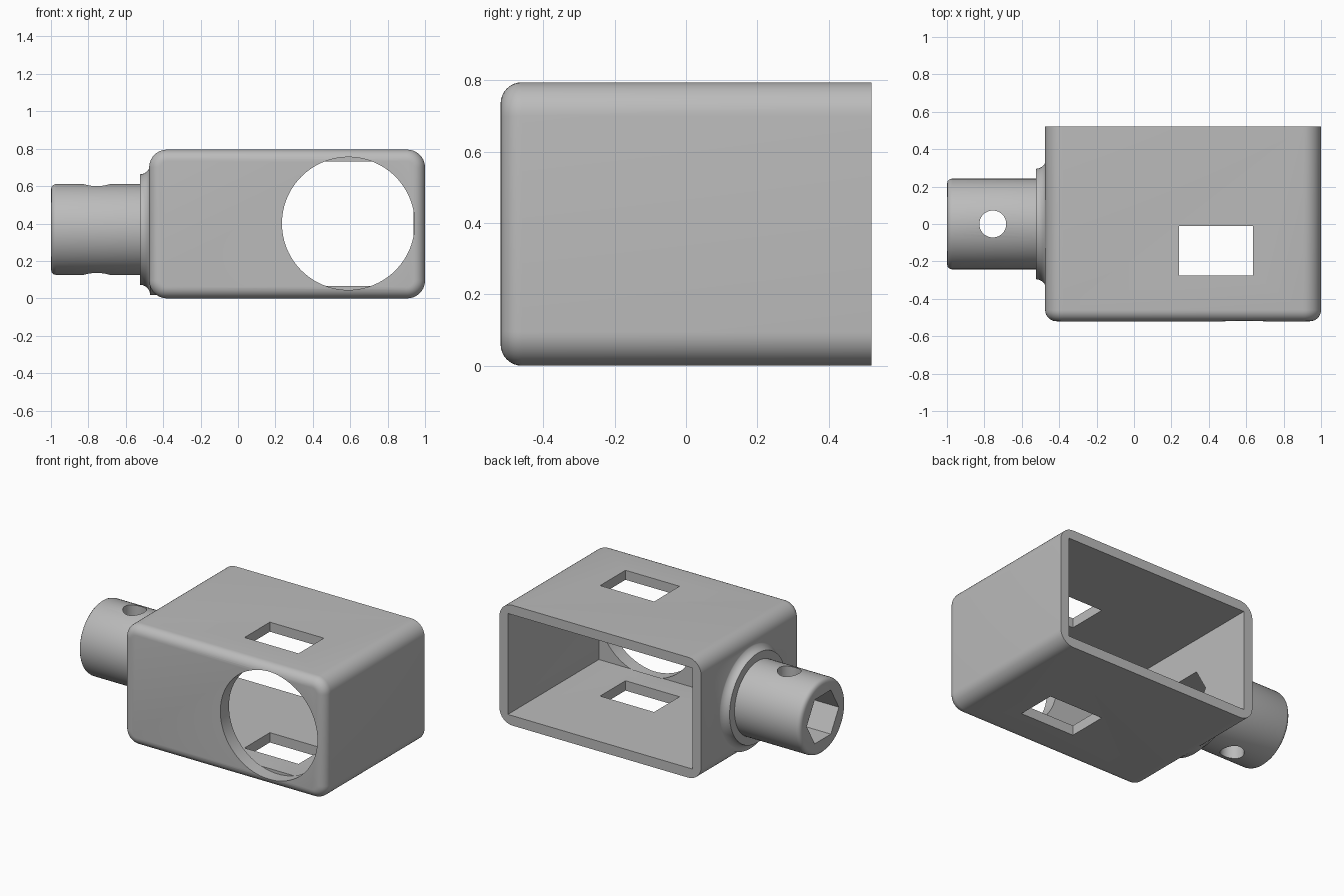
import bpy, bmesh, math
from mathutils import Matrix, Vector

if "Cube" in bpy.data.objects:
    bpy.data.objects.remove(bpy.data.objects["Cube"])

STEM_Z = 0.368

grey = bpy.data.materials.new("plain grey")
grey.diffuse_color = (0.5, 0.5, 0.5, 1)
grey.use_nodes = True
grey.node_tree.nodes["Principled BSDF"].inputs["Base Color"].default_value = grey.diffuse_color


def to_object(name, bm):
    bmesh.ops.recalc_face_normals(bm, faces=bm.faces)
    mesh = bpy.data.meshes.new(name)
    bm.to_mesh(mesh)
    bm.free()
    obj = bpy.data.objects.new(name, mesh)
    bpy.context.collection.objects.link(obj)
    mesh.materials.append(grey)
    return obj


def box_mesh(lo, hi):
    bm = bmesh.new()
    lo, hi = Vector(lo), Vector(hi)
    size = hi - lo
    bmesh.ops.create_cube(bm, size=1, matrix=Matrix.Translation((lo + hi) / 2) @ Matrix.Diagonal((*size, 1)))
    return bm


def prism(name, centre, radius, length, sides, axis):
    """Straight prism or cylinder along the given axis."""
    bm = bmesh.new()
    turn = Vector((0, 0, 1)).rotation_difference(Vector(axis)).to_matrix().to_4x4()
    bmesh.ops.create_cone(bm, cap_ends=True, segments=sides, radius1=radius, radius2=radius,
                          depth=length, matrix=Matrix.Translation(centre) @ turn)
    return to_object(name, bm)


def lathe_x(name, profile, steps=72):
    """Revolve (x, radius) points around the stem axis."""
    bm = bmesh.new()
    rings = []
    for x, r in profile:
        rings.append([bm.verts.new((x, r * math.cos(2 * math.pi * i / steps),
                                    STEM_Z + r * math.sin(2 * math.pi * i / steps)))
                      for i in range(steps)])
    for a, b in zip(rings, rings[1:]):
        for i in range(steps):
            j = (i + 1) % steps
            bm.faces.new((a[i], a[j], b[j], b[i]))
    bm.faces.new(rings[0])
    bm.faces.new(rings[-1])
    return to_object(name, bm)


def combine(target, other, operation):
    mod = target.modifiers.new(operation.lower(), 'BOOLEAN')
    mod.operation = operation
    mod.solver = 'EXACT'
    mod.object = other
    bpy.context.view_layer.objects.active = target
    bpy.ops.object.modifier_apply(modifier=mod.name)
    bpy.data.objects.remove(other)


# Housing: long edges rounded first, then the front rim
bm = box_mesh((-0.475, -0.52, 0), (1, 0.52, 0.795))
long_edges = [e for e in bm.edges if abs(e.verts[0].co.y - e.verts[1].co.y) > 0.5]
bmesh.ops.bevel(bm, geom=long_edges, offset=0.095, segments=10, profile=0.5, affect='EDGES')
front_rim = [e for e in bm.edges if all(v.co.y < -0.519 for v in e.verts)]
bmesh.ops.bevel(bm, geom=front_rim, offset=0.06, segments=8, profile=0.5, affect='EDGES')
housing = to_object("socket_housing", bm)

# Stem with rounded end, stepped collar and concave flare
stem = [(-1, 0.215), (-0.996, 0.229), (-0.986, 0.239), (-0.972, 0.243), (-0.525, 0.243), (-0.525, 0.293)]
for i in range(7):
    a = math.radians(90 * i / 6)
    stem.append((-0.525 + 0.055 * math.sin(a), 0.35 - 0.055 * math.cos(a)))
stem.append((-0.43, 0.35))
combine(housing, lathe_x("stem", stem), 'UNION')

# Inner cavity, open at the back
combine(housing, to_object("cavity", box_mesh((-0.41, -0.43, 0.065), (0.938, 0.7, 0.732))), 'DIFFERENCE')
# Round front window, only as deep as the front wall
combine(housing, prism("window_cutter", (0.59, -0.53, 0.4), 0.355, 0.204, 96, (0, 1, 0)), 'DIFFERENCE')
# Rectangular slot through top and bottom
combine(housing, to_object("slot_cutter", box_mesh((0.24, -0.275, -0.2), (0.635, -0.01, 1))), 'DIFFERENCE')
# Hexagonal bore through the stem into the cavity
combine(housing, prism("hex_cutter", (-0.7, 0, STEM_Z), 0.168, 0.8, 6, (1, 0, 0)), 'DIFFERENCE')
# Cross pin hole through the stem
combine(housing, prism("pin_cutter", (-0.755, 0, STEM_Z), 0.072, 1, 40, (0, 0, 1)), 'DIFFERENCE')

bpy.ops.object.select_all(action='DESELECT')
housing.select_set(True)
bpy.context.view_layer.objects.active = housing
bpy.ops.object.shade_smooth_by_angle(angle=math.radians(30))
